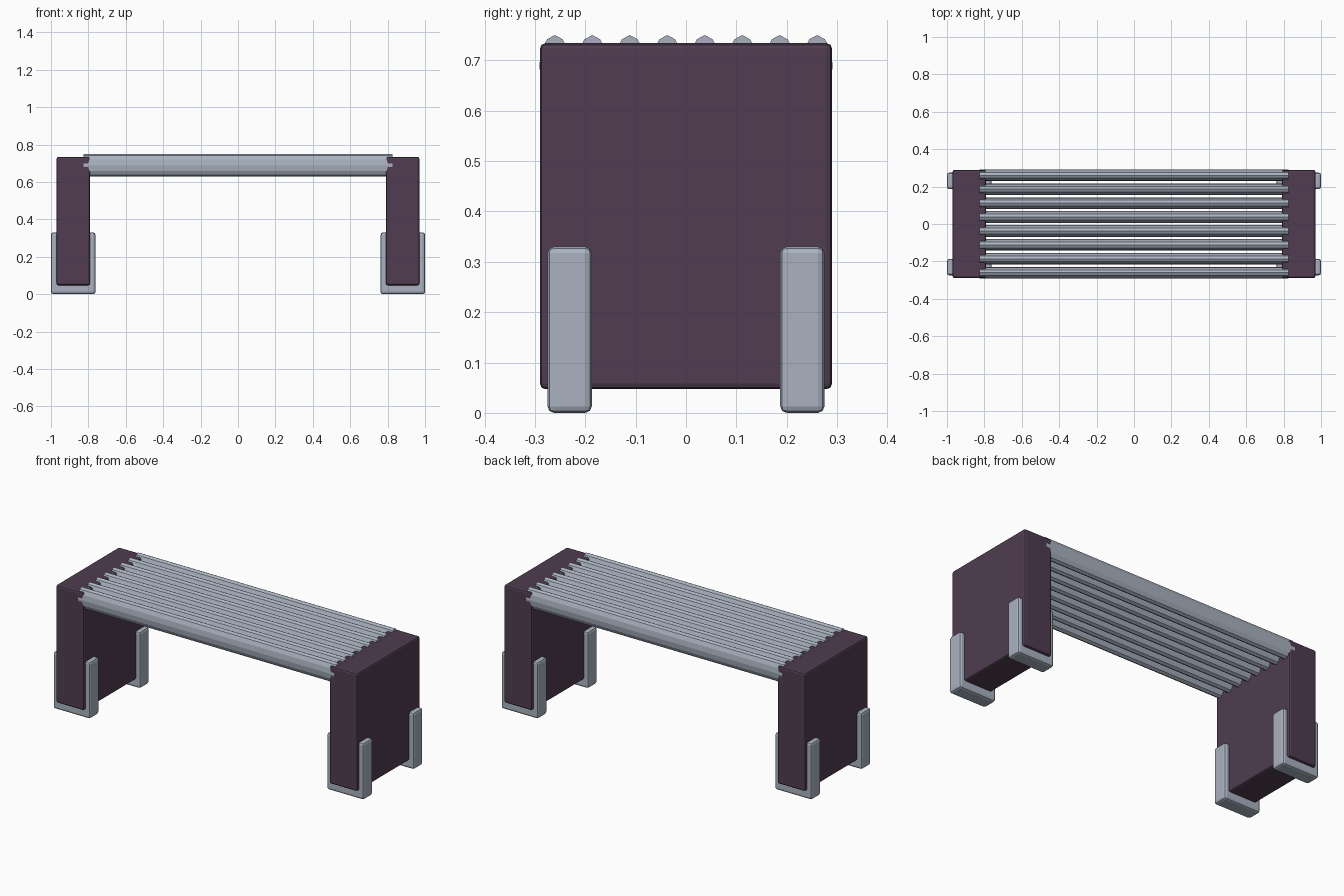
import bpy, bmesh, math

if "Cube" in bpy.data.objects:
    bpy.data.objects.remove(bpy.data.objects["Cube"])


def material(name, rgb):
    m = bpy.data.materials.new(name)
    m.diffuse_color = (*rgb, 1.0)
    m.use_nodes = True
    m.node_tree.nodes["Principled BSDF"].inputs["Base Color"].default_value = m.diffuse_color
    return m


PLUM = material("dark plum", (0.080, 0.046, 0.082))
STEEL = material("grey blue", (0.40, 0.45, 0.53))


def prism(name, points, axis, lo, hi, mat, bevel=0.0):
    """Extrude a 2D profile along x (points are y,z) or y (points are x,z)."""
    def at(a, b, d):
        return (d, a, b) if axis == 'x' else (a, d, b)
    bm = bmesh.new()
    n = len(points)
    start = [bm.verts.new(at(a, b, lo)) for a, b in points]
    end = [bm.verts.new(at(a, b, hi)) for a, b in points]
    bm.faces.new(start)
    bm.faces.new(end)
    for i in range(n):
        j = (i + 1) % n
        bm.faces.new((start[i], start[j], end[j], end[i]))
    bmesh.ops.recalc_face_normals(bm, faces=bm.faces)
    me = bpy.data.meshes.new(name)
    bm.to_mesh(me)
    bm.free()
    me.materials.append(mat)
    ob = bpy.data.objects.new(name, me)
    bpy.context.collection.objects.link(ob)
    if bevel:
        mod = ob.modifiers.new("edge_bevel", 'BEVEL')
        mod.width = bevel
        mod.segments = 2
        mod.limit_method = 'ANGLE'
    return ob


for side, sx in (("left", -1), ("right", 1)):
    # end panels
    panel = [(sx * x, z) for x, z in
             ((0.79, 0.047), (0.97, 0.047), (0.97, 0.734), (0.79, 0.734))]
    prism(f"{side}_end_panel", panel, 'y', -0.29, 0.29, PLUM, 0.011)

    # U-shaped feet gripping the panel, inner faces sunk slightly into it
    clip = [(sx * x, z) for x, z in
            ((0.762, 0.0), (1.0, 0.0), (1.0, 0.33), (0.962, 0.33),
             (0.962, 0.06), (0.80, 0.06), (0.80, 0.33), (0.762, 0.33))]
    for end, sy in (("front", -1), ("back", 1)):
        ys = sorted((sy * 0.187, sy * 0.275))
        prism(f"{side}_{end}_foot", clip, 'y', ys[0], ys[1], STEEL, 0.013)

# oval seat slats
SIDES = 12
for i in range(8):
    y = (i - 3.5) * 0.0744
    oval = [(y + 0.031 * math.cos(2 * math.pi * k / SIDES),
             0.689 + 0.061 * math.sin(2 * math.pi * k / SIDES))
            for k in range(SIDES)]
    prism(f"seat_slat_{i + 1}", oval, 'x', -0.826, 0.826, STEEL)
